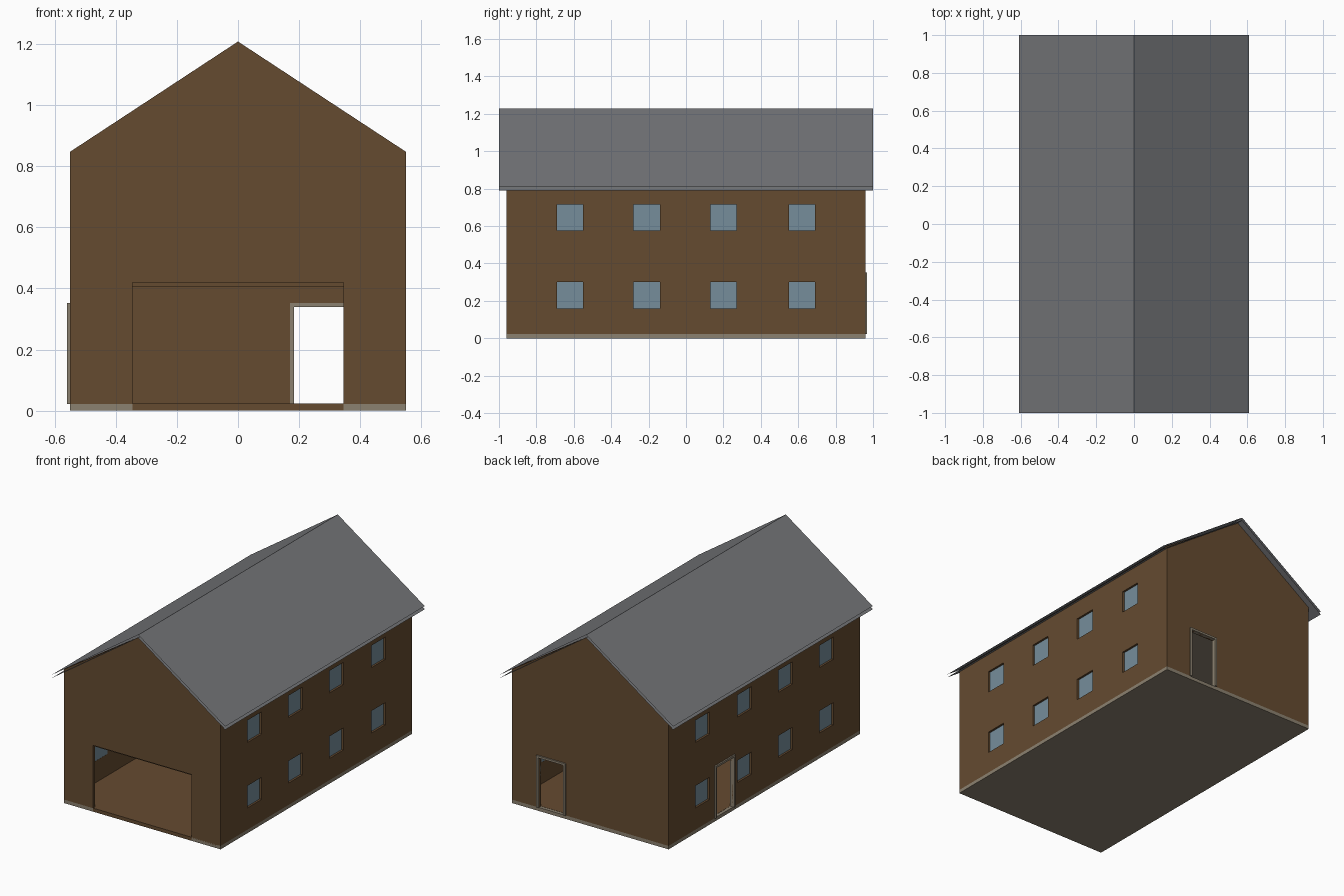
import bpy
import bmesh
from mathutils import Vector

cube = bpy.data.objects.get("Cube")
if cube:
    bpy.data.objects.remove(cube, do_unlink=True)


def material(name, r, g, b):
    mat = bpy.data.materials.new(name)
    mat.use_nodes = True
    mat.diffuse_color = (r, g, b, 1)
    mat.node_tree.nodes["Principled BSDF"].inputs["Base Color"].default_value = (r, g, b, 1)
    return mat


brown = material("brown timber", 0.13, 0.07, 0.03)
grey = material("grey roofing", 0.175, 0.18, 0.19)
stone = material("beige stone", 0.26, 0.22, 0.16)
glass = material("blue glass", 0.18, 0.27, 0.33)


def finish(name, bm, *mats):
    bmesh.ops.recalc_face_normals(bm, faces=bm.faces)
    mesh = bpy.data.meshes.new(name)
    bm.to_mesh(mesh)
    bm.free()
    for mat in mats:
        mesh.materials.append(mat)
    obj = bpy.data.objects.new(name, mesh)
    bpy.context.collection.objects.link(obj)
    return obj


def add_box(bm, lo, hi):
    lo, hi = Vector(lo), Vector(hi)
    verts = bmesh.ops.create_cube(bm, size=1)["verts"]
    for v in verts:
        v.co = (lo + hi) / 2 + v.co * (hi - lo)


def box(name, lo, hi, *mats):
    bm = bmesh.new()
    add_box(bm, lo, hi)
    return finish(name, bm, *mats)


def prism(name, profile, y, *mats):
    """Extrude an (x, z) profile from -y to y."""
    bm = bmesh.new()
    face = bm.faces.new([bm.verts.new((x, -y, z)) for x, z in profile])
    new = bmesh.ops.extrude_face_region(bm, geom=[face])["geom"]
    moved = [g for g in new if isinstance(g, bmesh.types.BMVert)]
    bmesh.ops.translate(bm, verts=moved, vec=(0, 2 * y, 0))
    return finish(name, bm, *mats)


W, L, BASE, EAVE, RIDGE, T = 0.55, 0.96, 0.022, 0.847, 1.208, 0.02
WINDOW, ROWS, COLUMNS = 0.07, (0.23, 0.645), (-0.62, -0.21, 0.2, 0.62)
DOOR_TOP, OPEN, OPEN_TOP = 0.34, 0.345, 0.42
BACK_DOOR, SIDE_DOOR = (0.183, 0.36), (0.314, 0.487)

# Gabled walls
walls = prism("walls", [(-W, BASE), (W, BASE), (W, EAVE), (0, RIDGE), (-W, EAVE)], L, brown)
inside = box("room_cutter", (T - W, T - L, -1), (W - T, L - T, 2))

# Openings for windows, doors and the wide front entrance
bm = bmesh.new()
for side in (-1, 1):
    for y in COLUMNS:
        for z in ROWS:
            add_box(bm, (side * W - 0.05, y - WINDOW, z - WINDOW),
                    (side * W + 0.05, y + WINDOW, z + WINDOW))
add_box(bm, (-OPEN, -L - 0.1, -0.1), (OPEN, -L + 0.1, OPEN_TOP))
add_box(bm, (BACK_DOOR[0], L - 0.1, -0.1), (BACK_DOOR[1], L + 0.1, DOOR_TOP))
add_box(bm, (-W - 0.1, SIDE_DOOR[0], -0.1), (-W + 0.1, SIDE_DOOR[1], DOOR_TOP))
openings = finish("openings_cutter", bm)

# The room cut leaves four thin walls, then the openings pierce them
for cutter in (inside, openings):
    mod = walls.modifiers.new(cutter.name, "BOOLEAN")
    mod.operation, mod.solver, mod.object = "DIFFERENCE", "EXACT", cutter
    cutter.hide_render = True
    cutter.hide_viewport = True
    cutter.display_type = "WIRE"
bpy.context.view_layer.update()
cut_mesh = bpy.data.meshes.new_from_object(
    walls.evaluated_get(bpy.context.evaluated_depsgraph_get()))
walls.modifiers.clear()
walls.data = cut_mesh
for cutter in (inside, openings):
    bpy.data.objects.remove(cutter, do_unlink=True)

# Recessed panes
for side, label in ((-1, "right"), (1, "left")):
    bm = bmesh.new()
    x = side * (W - 0.016)
    for y in COLUMNS:
        for z in ROWS:
            add_box(bm, (x - 0.003, y - WINDOW, z - WINDOW), (x + 0.003, y + WINDOW, z + WINDOW))
    finish(label + "_windows", bm, glass)

# Base, floors and entrance threshold
box("foundation", (-W, -L, 0), (W, L, BASE), stone)
box("ground_floor", (T - W, -L, BASE - 0.01), (W - T, L - T, BASE + 0.001), brown)
box("threshold", (-OPEN, -L - 0.001, 0.001), (OPEN, -L + T, BASE + 0.001), brown)
for name, z in (("upper_floor", 0.405), ("attic_floor", 0.825)):
    slab = box(name, (T - W, T - L, z), (W - T, L - T, z + T), brown, stone)
    for face in slab.data.polygons:
        face.material_index = int(face.normal.z < -0.5)


# Door surrounds: two jambs and a lintel
def door_frame(name, span, along_x):
    a, b = span
    e = 0.013
    bm = bmesh.new()
    for p, q, z0, z1 in ((a - e, a, BASE, DOOR_TOP), (b, b + e, BASE, DOOR_TOP),
                         (a - e, b + e, DOOR_TOP, DOOR_TOP + e)):
        if along_x:
            add_box(bm, (p, L - T, z0), (q, L + 0.009, z1))
        else:
            add_box(bm, (-W - 0.009, p, z0), (T - W, q, z1))
    finish(name, bm, stone)


door_frame("back_door_frame", BACK_DOOR, True)
door_frame("side_door_frame", SIDE_DOOR, False)

# Roof: an outer and an inner sheet, open at the edges
for name, ridge, eave in (("roof_outer", 1.228, 0.81), ("roof_lining", 1.21, 0.79)):
    bm = bmesh.new()
    rows = [[bm.verts.new((x, y, z)) for y in (-1, 1)]
            for x, z in ((-0.61, eave), (0, ridge), (0.61, eave))]
    for (a, b), (c, d) in zip(rows, rows[1:]):
        bm.faces.new((a, c, d, b))
    sheet = finish(name, bm, grey)
    if (sheet.data.polygons[0].normal.z > 0) != (name == "roof_outer"):
        sheet.data.flip_normals()
